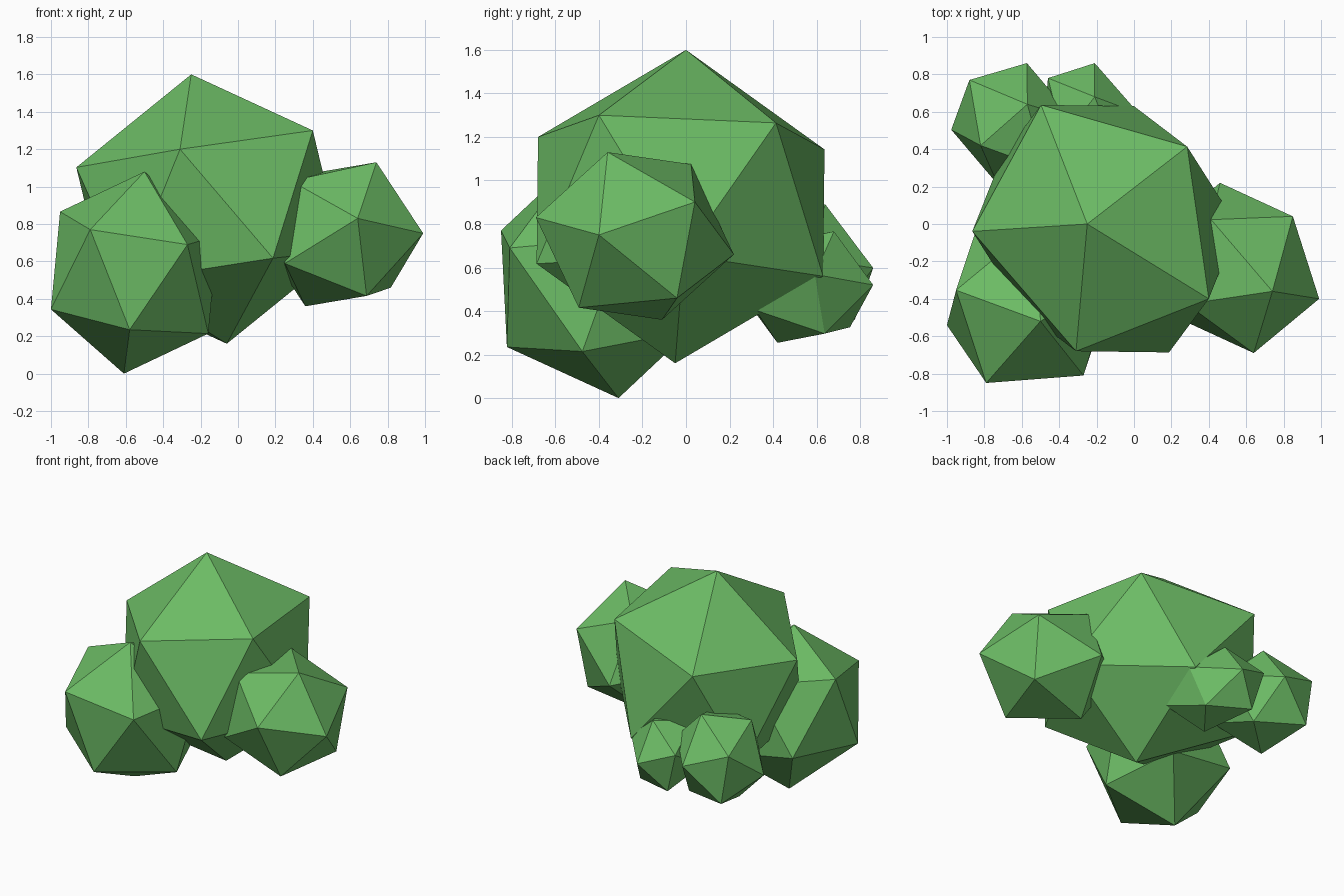
import bpy, bmesh
from mathutils import Vector, Matrix

if "Cube" in bpy.data.objects:
    bpy.data.objects.remove(bpy.data.objects["Cube"])

leaf = bpy.data.materials.new("leaf_green")
leaf.diffuse_color = (0.15, 0.5, 0.13, 1)
leaf.use_nodes = True
leaf.node_tree.nodes["Principled BSDF"].inputs["Base Color"].default_value = leaf.diffuse_color


def clump(name, centre, a, b, c):
    """Icosahedron stretched so that one of its faces has the corners a, b, c."""
    bm = bmesh.new()
    bmesh.ops.create_icosphere(bm, subdivisions=1, radius=1)
    bm.faces.ensure_lookup_table()
    centre = Vector(centre)
    source = Matrix([v.co for v in bm.faces[0].verts]).transposed()
    target = Matrix([Vector(p) - centre for p in (a, b, c)]).transposed()
    fit = target @ source.inverted()
    for v in bm.verts:
        v.co = fit @ v.co
    bmesh.ops.recalc_face_normals(bm, faces=bm.faces)
    mesh = bpy.data.meshes.new(name)
    bm.to_mesh(mesh)
    bm.free()
    mesh.materials.append(leaf)
    obj = bpy.data.objects.new(name, mesh)
    obj.location = centre
    bpy.context.collection.objects.link(obj)


# Main crown of the bush
clump("main_clump", (-0.155, -0.025, 0.88),
      (-0.25, 0, 1.6), (0.4, -0.4, 1.3), (-0.31, -0.68, 1.2))
# Tall clump at the front left
clump("front_left_clump", (-0.555, -0.415, 0.54),
      (-0.5, -0.52, 1.08), (-0.79, -0.85, 0.77), (-0.27, -0.81, 0.69))
# Clump on the right
clump("right_clump", (0.55, -0.235, 0.745),
      (0.74, -0.36, 1.13), (0.99, -0.4, 0.75), (0.64, -0.69, 0.83))
# Two small clumps at the back
clump("back_left_clump", (-0.65, 0.535, 0.575),
      (-0.57, 0.64, 0.89), (-0.88, 0.77, 0.715), (-0.82, 0.42, 0.833))
clump("back_clump", (-0.23, 0.55, 0.51),
      (-0.21, 0.86, 0.52), (-0.46, 0.78, 0.616), (-0.21, 0.68, 0.766))
